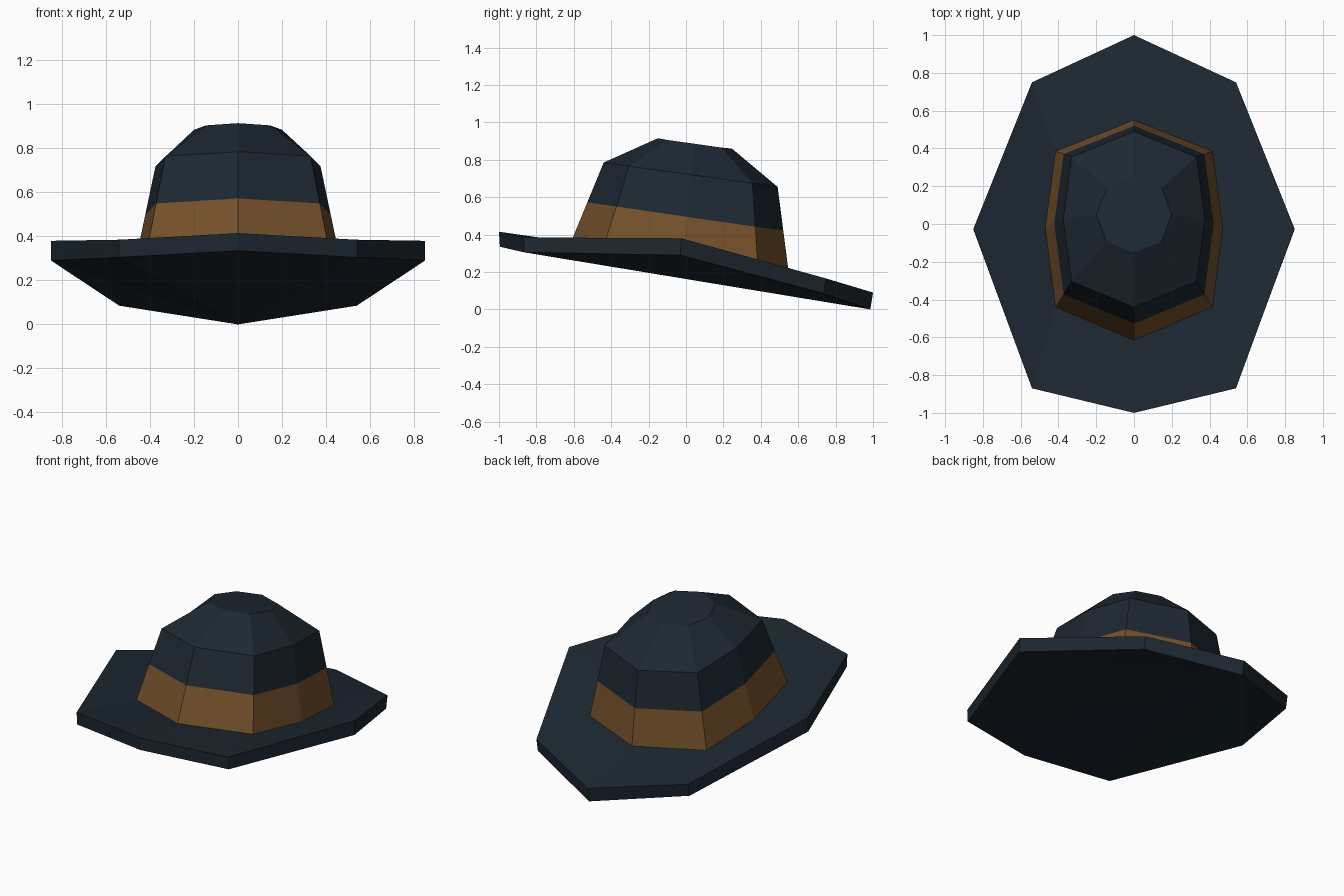
import bpy, bmesh

if "Cube" in bpy.data.objects:
    bpy.data.objects.remove(bpy.data.objects["Cube"])

def material(name, rgb):
    m = bpy.data.materials.new(name)
    m.diffuse_color = (*rgb, 1)
    m.use_nodes = True
    m.node_tree.nodes["Principled BSDF"].inputs["Base Color"].default_value = m.diffuse_color
    return m

slate = material("dark_slate_felt", (0.012, 0.021, 0.031))
brown = material("brown_band", (0.178, 0.082, 0.024))

def ring(half):
    """Mirror front-to-back half outline (x >= 0) into an eight-sided ring."""
    return half + [(-x, y, z) for x, y, z in half[-2:0:-1]]

def midway(a, b):
    return [tuple((p + q) / 2 for p, q in zip(u, v)) for u, v in zip(a, b)]

def loft(name, rings, mat, cap=False, underside=()):
    """Skin stacked rings, bottom to top, with flat faces."""
    bm = bmesh.new()
    vs = [[bm.verts.new(p) for p in r] for r in rings]
    for lo, hi in zip(vs, vs[1:]):
        for i in range(8):
            j = (i + 1) % 8
            bm.faces.new((lo[i], lo[j], hi[j], hi[i]))
    if cap:
        bm.faces.new(vs[-1])
    for tri in underside:
        bm.faces.new([vs[0][i] for i in tri])
    me = bpy.data.meshes.new(name)
    bm.to_mesh(me)
    bm.free()
    me.materials.append(mat)
    ob = bpy.data.objects.new(name, me)
    bpy.context.collection.objects.link(ob)
    return ob

# Outlines, each running front to back along the right side
brim_low = ring([(0, -0.995, 0.335), (0.54, -0.865, 0.305), (0.85, -0.03, 0.29),
                 (0.54, 0.735, 0.085), (0, 0.985, 0)])
brim_top = ring([(0, -1.0, 0.415), (0.54, -0.87, 0.385), (0.85, -0.025, 0.38),
                 (0.54, 0.75, 0.165), (0, 1.0, 0.09)])
base = ring([(0, -0.615, 0.36), (0.415, -0.44, 0.335), (0.47, -0.02, 0.27),
             (0.415, 0.385, 0.21), (0, 0.55, 0.19)])
shoulder = ring([(0, -0.44, 0.785), (0.33, -0.305, 0.765), (0.375, 0.025, 0.72),
                 (0.33, 0.355, 0.675), (0, 0.49, 0.655)])
crown_top = ring([(0, -0.15, 0.915), (0.145, -0.095, 0.905), (0.2, 0.05, 0.885),
                  (0.145, 0.19, 0.865), (0, 0.245, 0.86)])
band_top = midway(base, shoulder)

# Brim, its underside fanned out from the back tip
fan = [(4, (i + 1) % 8, i) for i in range(8) if i not in (3, 4)]
loft("brim", [brim_low, brim_top, base], slate, underside=fan)
# Hat band
loft("hat_band", [base, band_top], brown)
# Crown
loft("crown", [band_top, shoulder, crown_top], slate, cap=True)
